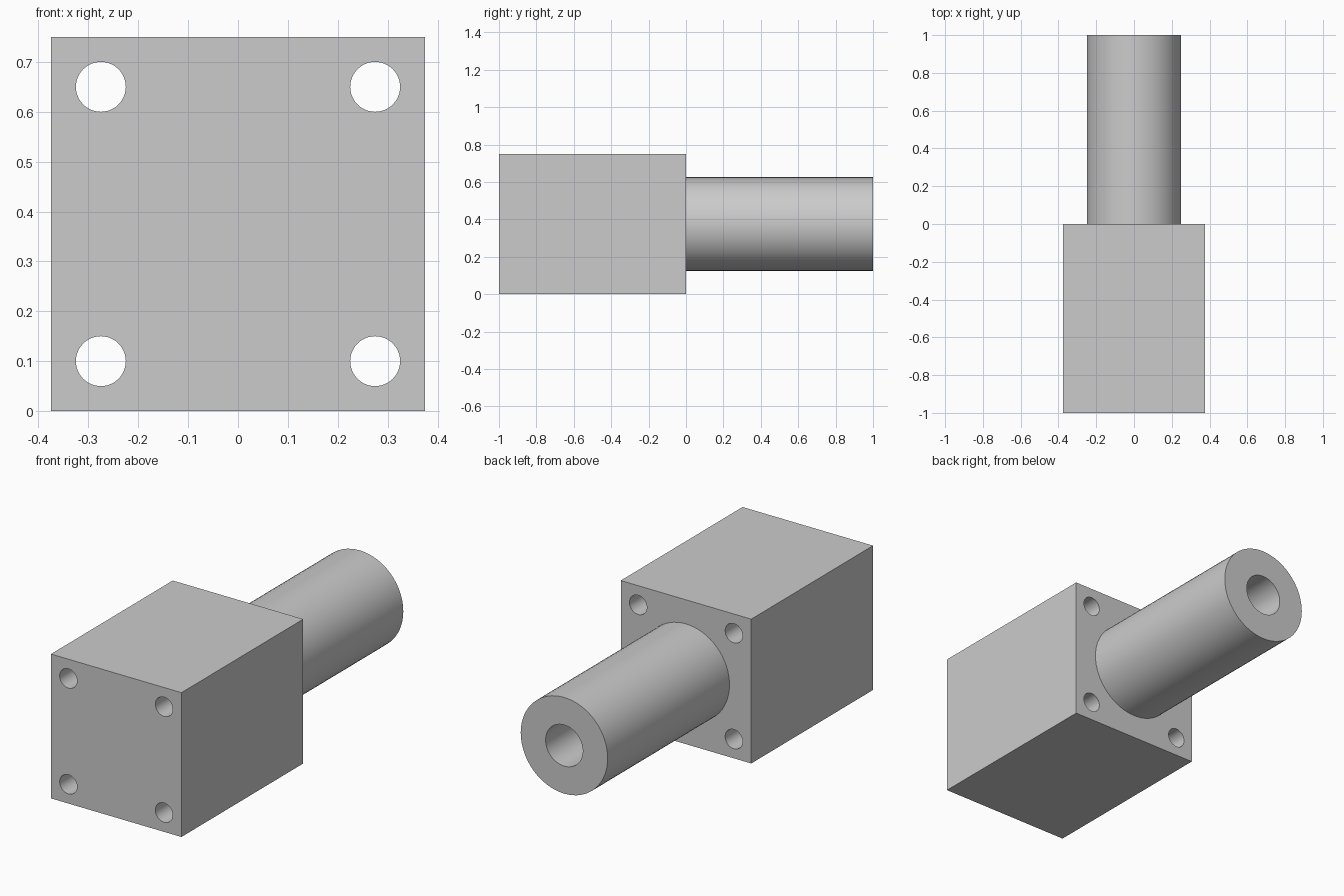
import bpy
import math

cube = bpy.data.objects.get("Cube")
if cube:
    bpy.data.objects.remove(cube, do_unlink=True)

SIZE = 0.75          # block width and height
AXIS_Z = SIZE / 2    # height of the shaft axis
HOLE = 0.275         # hole offset from the axis

grey = bpy.data.materials.new("plain_grey")
grey.use_nodes = True
colour = (0.6, 0.6, 0.6, 1)
grey.diffuse_color = colour
grey.node_tree.nodes["Principled BSDF"].inputs["Base Color"].default_value = colour


def rod(name, radius, y0, y1, x=0, z=AXIS_Z, sides=64):
    """Cylinder along y from y0 to y1."""
    bpy.ops.mesh.primitive_cylinder_add(
        vertices=sides, radius=radius, depth=y1 - y0,
        location=(x, (y0 + y1) / 2, z), rotation=(math.pi / 2, 0, 0))
    obj = bpy.context.object
    obj.name = name
    obj.data.materials.append(grey)
    return obj


def activate(obj):
    bpy.ops.object.select_all(action='DESELECT')
    obj.select_set(True)
    bpy.context.view_layer.objects.active = obj


def cut(obj, cutter):
    """Subtract the cutter, then discard it."""
    cutter.hide_render = True
    mod = obj.modifiers.new("cut", 'BOOLEAN')
    mod.operation = 'DIFFERENCE'
    mod.solver = 'EXACT'
    mod.object = cutter
    activate(obj)
    bpy.ops.object.modifier_apply(modifier=mod.name)
    bpy.data.objects.remove(cutter, do_unlink=True)


# Block with four through holes at the corners
bpy.ops.mesh.primitive_cube_add(size=1, location=(0, -0.5, AXIS_Z))
block = bpy.context.object
block.name = "mounting_block"
block.scale = (SIZE, 1, SIZE)
bpy.ops.object.transform_apply(location=False, rotation=False, scale=True)
block.data.materials.append(grey)
for sx in (-1, 1):
    for sz in (-1, 1):
        cut(block, rod("hole_cutter", 0.05, -1.1, 0.1,
                       sx * HOLE, AXIS_Z + sz * HOLE, 48))

# Round shaft with a central bore
shaft = rod("hollow_shaft", 0.25, 0, 1)
cut(shaft, rod("bore_cutter", 0.107, -0.1, 1.1))

# Smooth round walls, sharp rims
for obj in (block, shaft):
    activate(obj)
    bpy.ops.object.shade_smooth_by_angle(angle=math.radians(30))
